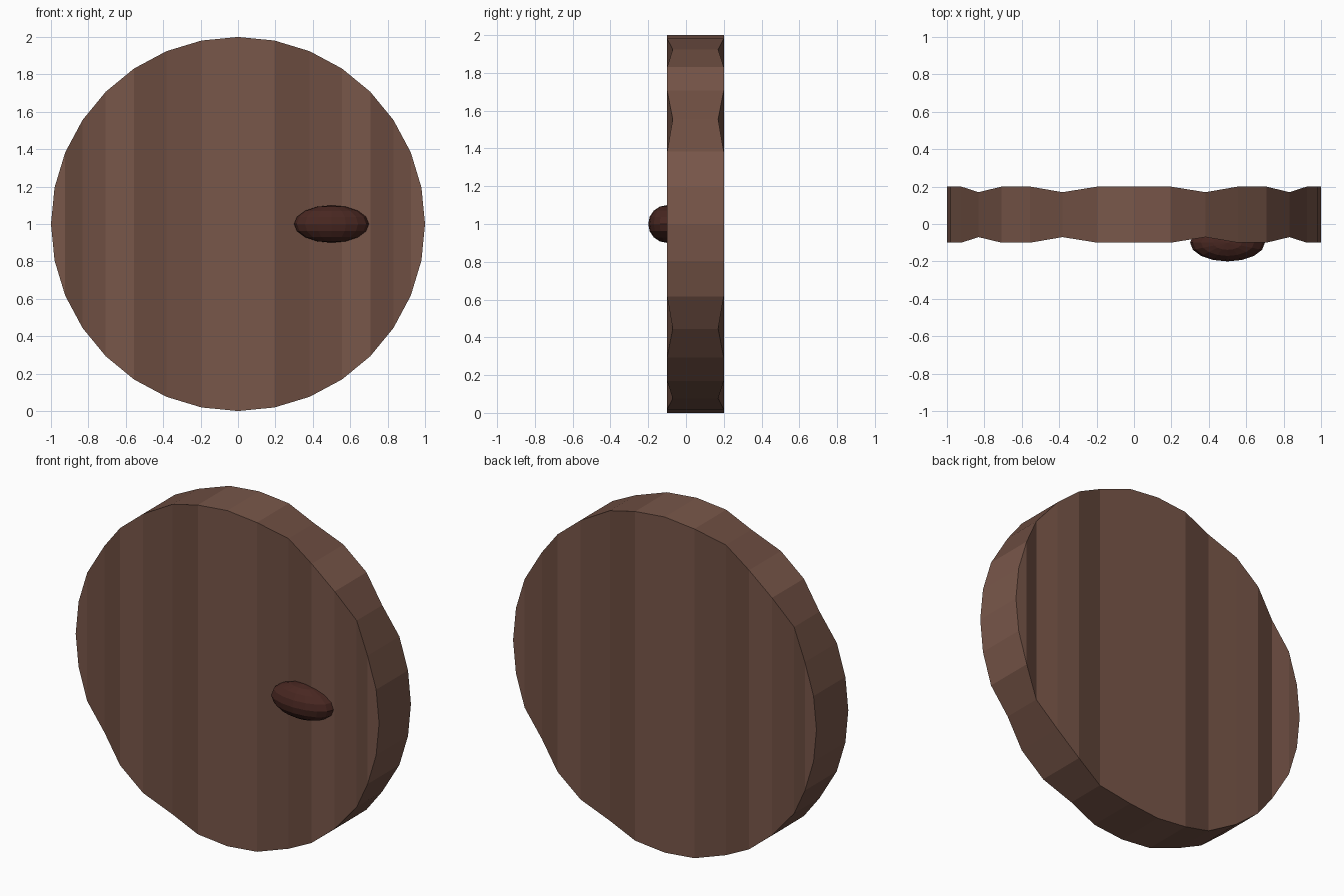
import bpy, bmesh, math

if "Cube" in bpy.data.objects:
    bpy.data.objects.remove(bpy.data.objects["Cube"])


def material(name, color):
    m = bpy.data.materials.new(name)
    m.diffuse_color = (*color, 1)
    m.use_nodes = True
    m.node_tree.nodes["Principled BSDF"].inputs["Base Color"].default_value = m.diffuse_color
    return m


def add_object(name, bm, mats):
    bmesh.ops.recalc_face_normals(bm, faces=bm.faces)
    mesh = bpy.data.meshes.new(name)
    bm.to_mesh(mesh)
    bm.free()
    for mat in mats:
        mesh.materials.append(mat)
    ob = bpy.data.objects.new(name, mesh)
    bpy.context.collection.objects.link(ob)
    return ob


# Round door slab: 32-sided disc with shallow, darker vertical plank grooves
N = 32
GROOVE = 0.03
GROOVE_COLUMNS = (3, 6, 10, 13)
bm = bmesh.new()
front, back = [], []


def column(k):
    return min(k % N, N - k % N)


def add_face(verts, k):
    face = bm.faces.new(verts)
    in_groove = column(k) in GROOVE_COLUMNS or column(k + 1) in GROOVE_COLUMNS
    face.material_index = 1 if in_groove else 0


for k in range(N):
    a = 2 * math.pi * k / N
    x, z = math.cos(a), 1 + math.sin(a)
    inset = GROOVE if column(k) in GROOVE_COLUMNS else 0
    front.append(bm.verts.new((x, -0.1 + inset, z)))
    back.append(bm.verts.new((x, 0.2 - inset, z)))
# Rim
for k in range(N):
    j = (k + 1) % N
    add_face((front[k], front[j], back[j], back[k]), k)
# Vertical strips across both sides
for ring in (front, back):
    for k in range(N // 2):
        strip = dict.fromkeys((ring[k], ring[k + 1], ring[N - k - 1], ring[(N - k) % N]))
        add_face(list(strip), k)
add_object("round_door", bm, [material("wood", (0.191, 0.095, 0.068)),
                              material("groove_wood", (0.153, 0.075, 0.053))])

# Oval door knob
bm = bmesh.new()
bmesh.ops.create_uvsphere(bm, u_segments=16, v_segments=8, radius=0.1)
bmesh.ops.scale(bm, vec=(2, 1, 1), verts=bm.verts)
bmesh.ops.translate(bm, vec=(0.5, -0.1, 1), verts=bm.verts)
add_object("door_knob", bm, [material("dark_wood", (0.065, 0.02, 0.015))])
